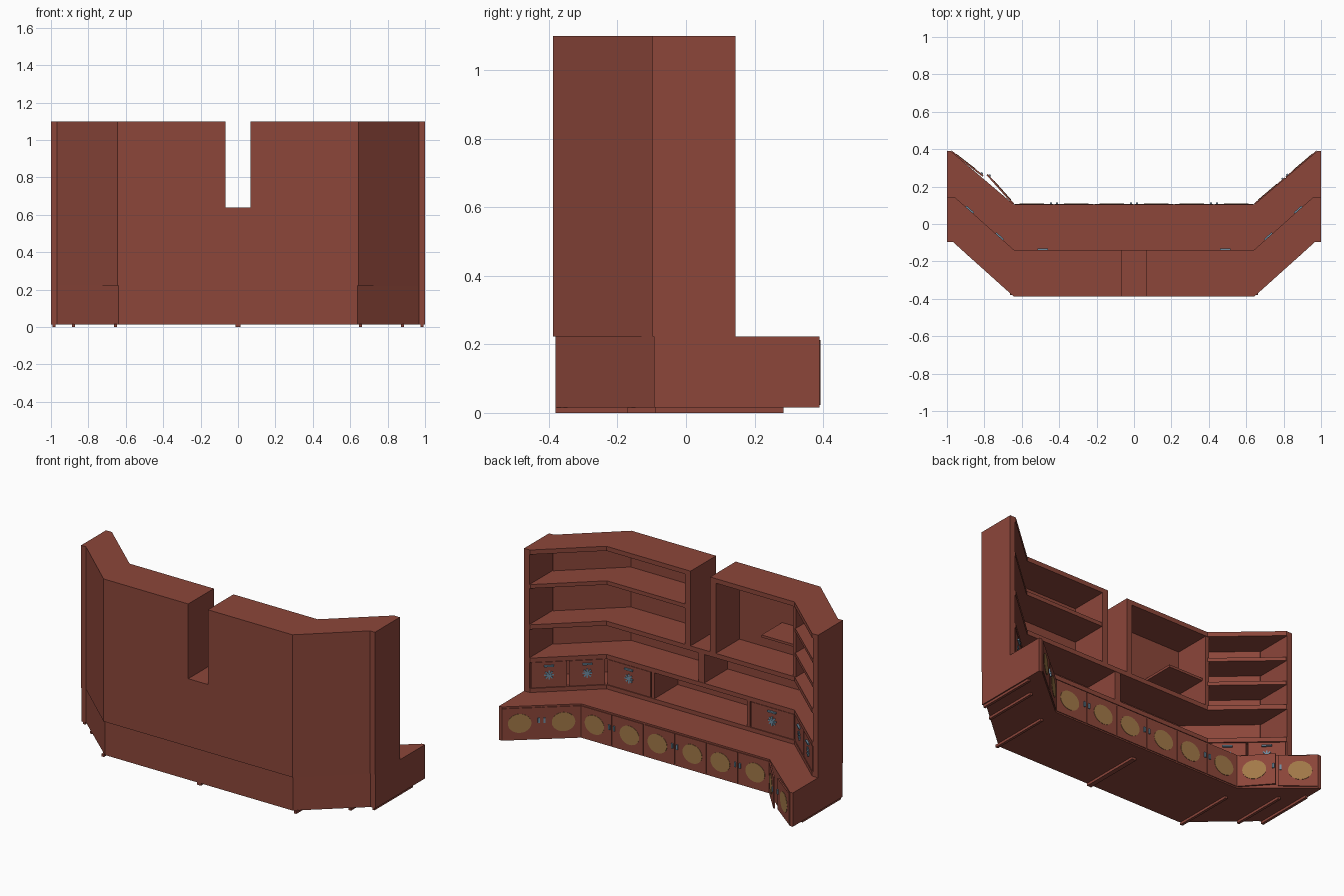
import bpy, bmesh, math
from mathutils import Matrix, Vector

if "Cube" in bpy.data.objects:
    bpy.data.objects.remove(bpy.data.objects["Cube"])


def material(name, col):
    m = bpy.data.materials.new(name)
    m.diffuse_color = (*col, 1)
    m.use_nodes = True
    m.node_tree.nodes["Principled BSDF"].inputs["Base Color"].default_value = m.diffuse_color
    return m


WOOD = material("red brown wood", (0.262, 0.061, 0.042))
TAN = material("tan inlay", (0.36, 0.19, 0.065))
METAL = material("blue grey metal", (0.156, 0.262, 0.352))


def finish(name, bm, mat):
    bmesh.ops.recalc_face_normals(bm, faces=bm.faces)
    me = bpy.data.meshes.new(name)
    bm.to_mesh(me)
    bm.free()
    me.materials.append(mat)
    ob = bpy.data.objects.new(name, me)
    bpy.context.collection.objects.link(ob)
    return ob


def prism(name, pts, z0, z1, s=1, mat=WOOD):
    """Extrude a plan outline upward; s=-1 mirrors it in x."""
    bm = bmesh.new()
    f = bm.faces.new([bm.verts.new((x * s, y, z0)) for x, y in pts])
    r = bmesh.ops.extrude_face_region(bm, geom=[f])
    bmesh.ops.translate(bm, vec=(0, 0, z1 - z0),
                        verts=[v for v in r["geom"] if isinstance(v, bmesh.types.BMVert)])
    return finish(name, bm, mat)


def box(name, x0, x1, y0, y1, z0, z1, s=1, mat=WOOD):
    return prism(name, [(x0, y0), (x1, y0), (x1, y1), (x0, y1)], z0, z1, s, mat)


def frame(a, b):
    """Matrix with local x along a->b, local y outward (+y side), z up."""
    d = (Vector(b) - Vector(a)).normalized()
    return Matrix(((d.x, -d.y, 0, a[0]), (d.y, d.x, 0, a[1]), (0, 0, 1, 0), (0, 0, 0, 1)))


def plate(name, M, x, z, w, h, y0, y1, mat, spin=0):
    """Thin rectangle centred at (x, z) on a front."""
    bm = bmesh.new()
    T = (M @ Matrix.Translation((x, (y0 + y1) / 2, z)) @ Matrix.Rotation(spin, 4, 'Y')
         @ Matrix.Diagonal((w, y1 - y0, h, 1)))
    bmesh.ops.create_cube(bm, size=1, matrix=T)
    return finish(name, bm, mat)


def disc(name, M, x, z, rx, rz, y0, y1, mat):
    bm = bmesh.new()
    T = (M @ Matrix.Translation((x, (y0 + y1) / 2, z)) @ Matrix.Diagonal((rx, 1, rz, 1))
         @ Matrix.Rotation(math.pi / 2, 4, 'X'))
    bmesh.ops.create_cone(bm, cap_ends=True, segments=28, radius1=1, radius2=1,
                          depth=y1 - y0, matrix=T)
    return finish(name, bm, mat)


def door(M, L, handle_side):
    """Base door with oval inlay and handle; L is its width."""
    plate("base_door", M, L / 2, 0.118, L - 0.006, 0.19, -0.004, 0.005, WOOD)
    disc("door_oval", M, L / 2 - handle_side * 0.012, 0.12, 0.066, 0.058, 0.004, 0.007, TAN)
    hx = L - 0.016 if handle_side > 0 else 0.016
    plate("door_handle", M, hx, 0.135, 0.011, 0.03, 0.004, 0.012, METAL)


def drawer(M, x0, L):
    """Drawer front with pull bar and star ornament."""
    c = x0 + L / 2
    plate("drawer_front", M, c, 0.327, L - 0.012, 0.155, -0.02, -0.003, WOOD)
    plate("drawer_pull", M, c, 0.382, 0.055, 0.009, -0.004, 0.008, METAL)
    for k in range(4):
        plate("drawer_star", M, c, 0.325, 0.055, 0.009, -0.004, 0.001 + k * 0.0004,
              METAL, k * math.pi / 4)


def path(xc, ya, inset=0.0):
    """Right-hand half outline of the upper part, from x=xc; inset at front."""
    return [(xc, -0.385), (0.64, -0.385), (0.965, -0.095), (1, -0.095), (1, ya),
            (0.96, ya), (0.64, ya - 0.285), (xc, ya - 0.285)]


def wing(inset=0.004):
    """Outline of an angled-wing shelf only."""
    return [(0.64, -0.38), (0.965, -0.09), (0.985, -0.09), (0.985, 0.145 - inset),
            (0.962, 0.145 - inset), (0.64, -0.14 - inset)]


T = 0.028
for s in (1, -1):
    # base cabinet half
    prism("base_cabinet", [(0, -0.381), (0.64, -0.381), (0.968, -0.093), (1, -0.093),
                           (1, 0.39), (0.98, 0.39), (0.642, 0.103), (0, 0.103)], 0.015, 0.223, s)
    # back wall below and above the deck
    for nm, xc, z0, z1 in (("lower_back", 0, 0.223, 0.64), ("upper_back", 0.067, 0.64, 1.1)):
        prism(nm, [(xc, -0.388), (0.643, -0.388), (0.967, -0.097), (1, -0.097), (1, -0.08),
                   (0.96, -0.08), (0.634, -0.37), (xc, -0.37)], z0, z1, s)
    # end panel and panel beside the notch
    box("end_panel", 0.965, 1, -0.096, 0.145, 0.223, 1.1, s)
    box("notch_panel", 0.067, 0.105, -0.386, -0.14, 0.63, 1.1, s)
    # full-run boards: floor, drawer top, deck, top
    prism("floor_board", path(0, 0.145), 0.223, 0.248, s)
    prism("drawer_top_board", path(0, 0.145), 0.408, 0.435, s)
    prism("deck_board", path(0, 0.145), 0.64 - T, 0.64, s)
    prism("top_board", path(0.067, 0.145), 1.1 - T, 1.1, s)
    # panel beside the open niche
    box("niche_panel", 0.315, 0.335, -0.375, -0.142, 0.24, 0.415, s)
    # runners under the base
    for x, y0, y1 in ((0.655, -0.38, 0.0), (0.88, -0.17, 0.18), (0.985, -0.09, 0.285)):
        box("runner", x - 0.008, x + 0.008, y0, y1, 0, 0.016, s)
box("runner_middle", -0.014, 0.014, -0.38, 0.0, 0, 0.016)
box("middle_divider", -0.025, 0.015, -0.375, -0.142, 0.43, 0.62)

# right unit: one long shelf
prism("long_shelf", path(0.09, 0.141), 0.862, 0.886)

# left unit: tall open box with half shelf, wing with closer shelves
box("corner_divider", -0.65, -0.628, -0.38, -0.142, 0.63, 1.08)
box("half_shelf", -0.63, -0.395, -0.375, -0.17, 0.805, 0.82)
for z in (0.79, 0.94):
    prism("wing_shelf", wing(), z - 0.022, z, -1)

# drawers
MID = frame((-0.64, -0.14), (0.64, -0.14))
drawer(MID, 0, 0.305)
drawer(MID, 0.975, 0.305)
for a, b in (((0.64, -0.14), (0.96, 0.145)), ((-0.96, 0.145), (-0.64, -0.14))):
    L = (Vector(b) - Vector(a)).length / 2
    for k in range(2):
        drawer(frame(a, b), k * L, L)

# base doors: six in the middle, two on the right wing
W = 1.284 / 6
for k in range(6):
    x = -0.642 + k * W
    door(frame((x, 0.103), (x + W, 0.103)), W, 1 if k % 2 == 0 else -1)
A, B = Vector((0.642, 0.103)), Vector((0.98, 0.39))
C = (A + B) / 2
door(frame(A, C), (C - A).length, 1)
door(frame(C, B), (B - C).length, -1)

# left wing doors, slightly ajar
door(frame((-0.98, 0.39), (-0.803, 0.253)), 0.221, 1)
M = frame((-0.787, 0.266), (-0.642, 0.103))
door(M, 0.218, -1)
